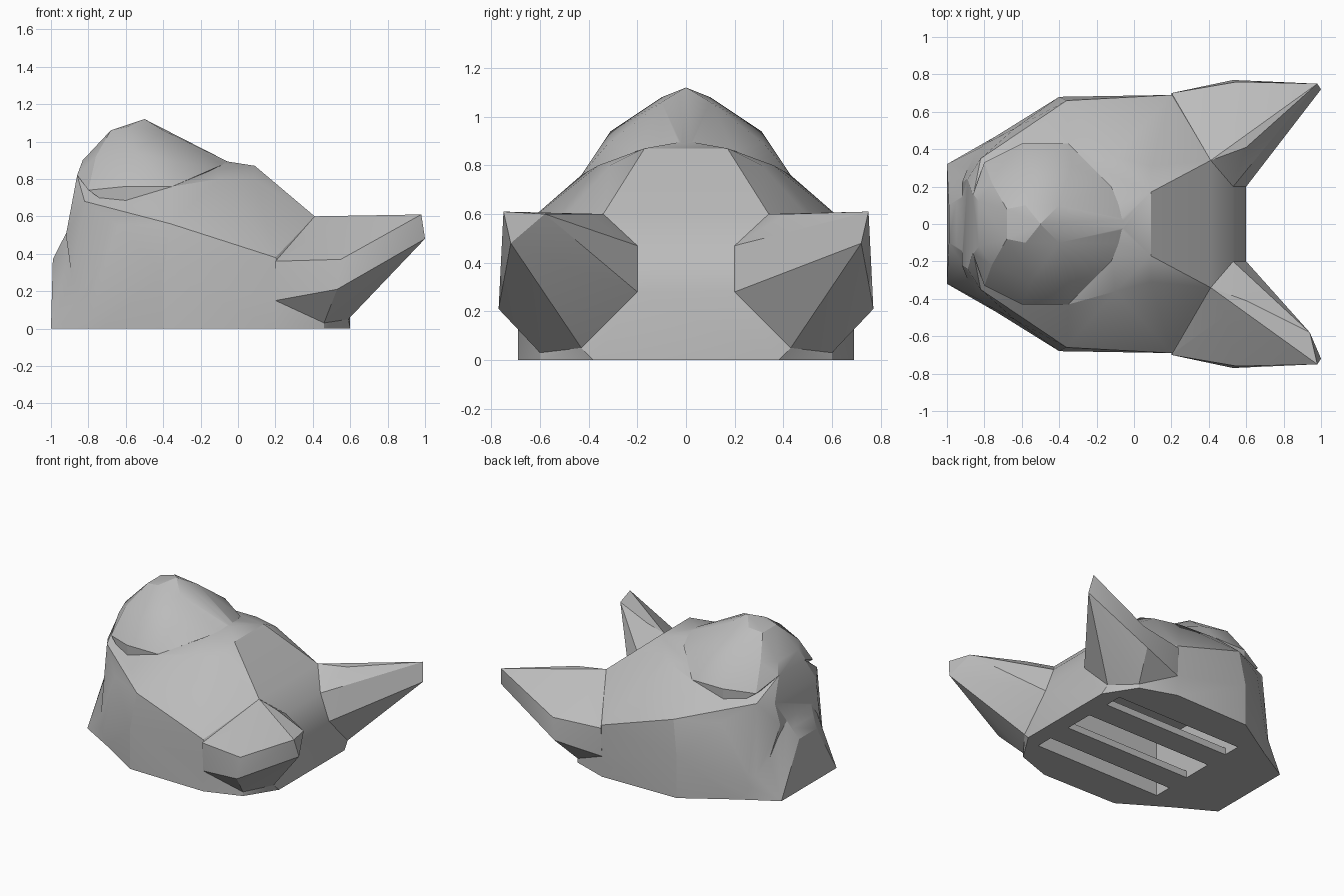
import bpy
import bmesh

cube = bpy.data.objects.get("Cube")
if cube:
    bpy.data.objects.remove(cube, do_unlink=True)

grey = bpy.data.materials.new("plain_grey")
grey.use_nodes = True
colour = (0.5, 0.5, 0.5, 1)
grey.diffuse_color = colour
grey.node_tree.nodes["Principled BSDF"].inputs["Base Color"].default_value = colour


def add_object(name, bm):
    mesh = bpy.data.meshes.new(name)
    bm.to_mesh(mesh)
    bm.free()
    mesh.materials.append(grey)
    obj = bpy.data.objects.new(name, mesh)
    bpy.context.collection.objects.link(obj)
    return obj


def hull(name, points, sides=(1, -1)):
    """Faceted solid wrapped around points, mirrored across y."""
    bm = bmesh.new()
    spots = {(x, y * side, z) for x, y, z in points for side in sides}
    for spot in sorted(spots):
        bm.verts.new(spot)
    result = bmesh.ops.convex_hull(bm, input=bm.verts[:])
    loose = {v for v in result["geom_interior"] if isinstance(v, bmesh.types.BMVert)}
    bmesh.ops.delete(bm, geom=list(loose), context="VERTS")
    bmesh.ops.recalc_face_normals(bm, faces=bm.faces[:])
    return add_object(name, bm)


def box(name, low, high):
    corners = [(x, y, z) for x in (low[0], high[0])
               for y in (low[1], high[1]) for z in (low[2], high[2])]
    return hull(name, corners, sides=(1,))


def combine(target, other, operation):
    mod = target.modifiers.new(operation, "BOOLEAN")
    mod.operation = operation
    mod.solver = "EXACT"
    mod.object = other
    bpy.context.view_layer.objects.active = target
    bpy.ops.object.modifier_apply(modifier=mod.name)
    bpy.data.objects.remove(other, do_unlink=True)


# Main head block: flat base, upright sides and sloping back of the crown
head = hull("head", [
    (-.85, .4, 0), (-.72, .48, 0), (-.4, .68, 0), (.2, .69, 0), (.46, .6, 0), (.6, .38, 0),
    (.2, .69, .15), (-.4, .68, .3), (.46, .6, .03), (.59, .43, .05),
    (.6, .2, .28), (.53, .2, .47), (.41, .34, .6),
    (-.64, .51, .55), (-.36, .66, .56), (.2, .69, .38),
    (-.92, .22, .5), (-.89, .24, .66), (-.82, .35, .68), (-.86, .15, .82),
    (.09, .17, .87), (.09, .31, .8), (-.1, 0, .9), (-.35, .43, .76), (-.1, .36, .8),
])

# Raised brow and forehead
brow = hull("brow", [
    (-.5, 0, 1.12), (-.58, .1, 1.08), (-.68, .08, 1.06), (-.4, .1, 1.06), (-.3, .03, 1.0),
    (-.2, .04, .94), (-.05, .02, .89), (-.55, .31, .94), (-.33, .32, .89), (-.12, .2, .86),
    (-.76, .22, .92), (-.83, .12, .9), (-.86, .16, .82), (-.8, .33, .74),
    (-.6, .43, .76), (-.35, .43, .76), (-.6, .42, .6),
])

# Chin flaring forward at the base
chin = hull("chin", [
    (-1, .32, 0), (-.99, .1, .37), (-.95, .12, .45), (-.86, .18, .62),
    (-.72, .48, 0), (-.78, .43, .2), (-.65, .4, .45),
])

# Broad pointed ears: a thick root and a tapering tip
root = [
    (.55, .76, .37), (.53, .77, .21), (.46, .6, .03), (.59, .43, .05),
    (.53, .2, .47), (.6, .2, .28), (.6, .41, .6), (.41, .34, .6),
]
for side, name in ((1, "left_ear"), (-1, "right_ear")):
    ear = hull(name, root + [(.2, .7, .36), (.2, .69, .15)], sides=(side,))
    tip = [(.98, .75, .61), (1, .72, .48)]
    if side < 0:
        tip.append((.94, .58, .6))
    combine(ear, hull("ear_tip", root + tip, sides=(side,)), "UNION")
    combine(head, ear, "UNION")
combine(head, brow, "UNION")
combine(head, chin, "UNION")

# Hollow underside
hollow = box("hollow_cutter", (-.55, -.42, -.1), (.48, .42, .4))
combine(head, hollow, "DIFFERENCE")

# Bars across the opening
for y in (-.2, .2):
    box("base_bar", (-.56, y - .09, 0), (.49, y + .09, .05))

bpy.ops.object.select_all(action="DESELECT")
head.select_set(True)
bpy.context.view_layer.objects.active = head
bpy.ops.object.shade_smooth_by_angle(angle=.4)
